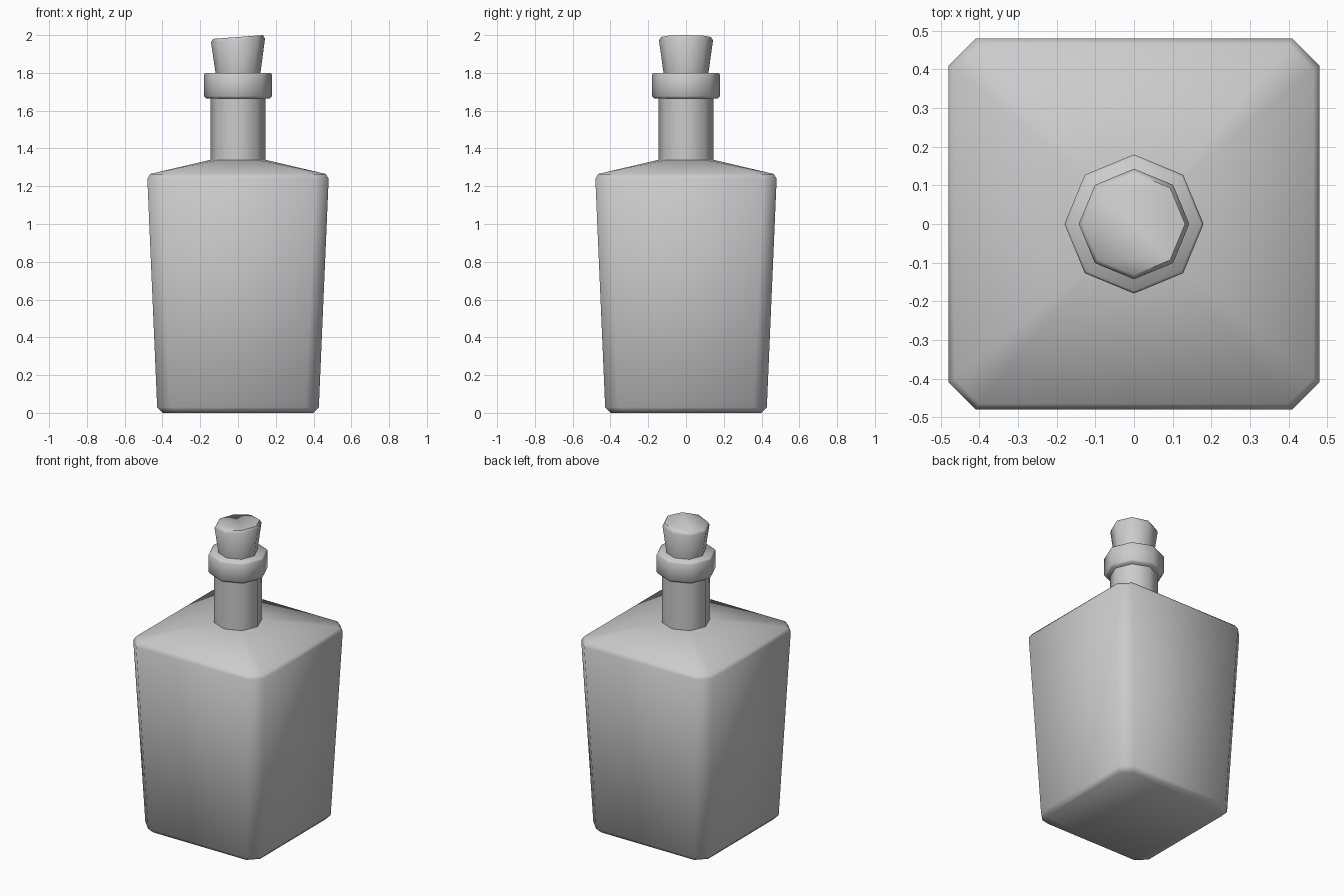
import bpy, bmesh, math
from mathutils import Vector

cube = bpy.data.objects.get("Cube")
if cube:
    bpy.data.objects.remove(cube, do_unlink=True)

grey = bpy.data.materials.new("plain grey")
grey.use_nodes = True
grey.diffuse_color = (0.6, 0.6, 0.6, 1)
grey.node_tree.nodes["Principled BSDF"].inputs["Base Color"].default_value = (0.6, 0.6, 0.6, 1)


def octagon(radius, z, tilt=0.0):
    """Eight-sided ring with its first corner on +x; tilt raises it along x."""
    ring = []
    for i in range(8):
        a = math.tau * i / 8
        x, y = radius * math.cos(a), radius * math.sin(a)
        ring.append(Vector((x, y, z + tilt * x)))
    return ring


def cut_square(half, cut, z):
    """Square ring with cut corners, two points per side, starting on the +x side."""
    ring = []
    for dx, dy in ((1, 0), (0, 1), (-1, 0), (0, -1)):
        for s in (-1, 1):
            t = s * (half - cut)
            ring.append(Vector((dx * half - dy * t, dy * half + dx * t, z)))
    return ring


def stack(bm, rings, bottom=True, top=True):
    """Skin a stack of eight-point rings and cap the ends."""
    loops = [[bm.verts.new(p) for p in ring] for ring in rings]
    for lo, hi in zip(loops, loops[1:]):
        for i in range(8):
            j = (i + 1) % 8
            bm.faces.new((lo[i], lo[j], hi[j], hi[i]))
    if bottom:
        bm.faces.new(loops[0][::-1])
    if top:
        bm.faces.new(loops[-1])
    return loops


def finish(name, bm, angle=60):
    mesh = bpy.data.meshes.new(name)
    bmesh.ops.recalc_face_normals(bm, faces=bm.faces)
    bm.to_mesh(mesh)
    bm.free()
    mesh.materials.append(grey)
    obj = bpy.data.objects.new(name, mesh)
    bpy.context.collection.objects.link(obj)
    bpy.ops.object.select_all(action="DESELECT")
    obj.select_set(True)
    bpy.context.view_layer.objects.active = obj
    bpy.ops.object.shade_smooth_by_angle(angle=math.radians(angle))


# Tapered square body with a rounded foot and rim, and the sloping shoulder
bm = bmesh.new()
loops = stack(bm, [
    cut_square(0.40, 0.06, 0),
    cut_square(0.428, 0.07, 0.03),
    cut_square(0.48, 0.07, 1.24),
    cut_square(0.465, 0.065, 1.265),
], top=False)
rim = loops[-1]
base = [bm.verts.new(p) for p in octagon(0.145, 1.34)]
for k in range(4):
    a, b, c = rim[2 * k], rim[2 * k + 1], rim[(2 * k + 2) % 8]
    before, mid, after = base[2 * k - 1], base[2 * k], base[2 * k + 1]
    bm.faces.new((a, b, mid))
    bm.faces.new((a, mid, before))
    bm.faces.new((b, after, mid))
    bm.faces.new((b, c, after))
bm.faces.new(base)
finish("body", bm)

# Eight-sided neck
bm = bmesh.new()
stack(bm, [octagon(0.145, 1.335), octagon(0.145, 1.68)])
finish("neck", bm)

# Collar around the mouth, with softened edges
bm = bmesh.new()
stack(bm, [octagon(0.17, 1.665), octagon(0.18, 1.677),
           octagon(0.18, 1.79), octagon(0.173, 1.8)])
finish("collar", bm)

# Flared stopper with a slanted top
bm = bmesh.new()
stack(bm, [octagon(0.115, 1.77), octagon(0.119, 1.8),
           octagon(0.143, 1.972, 0.07), octagon(0.132, 1.99, 0.075)])
finish("stopper", bm)
